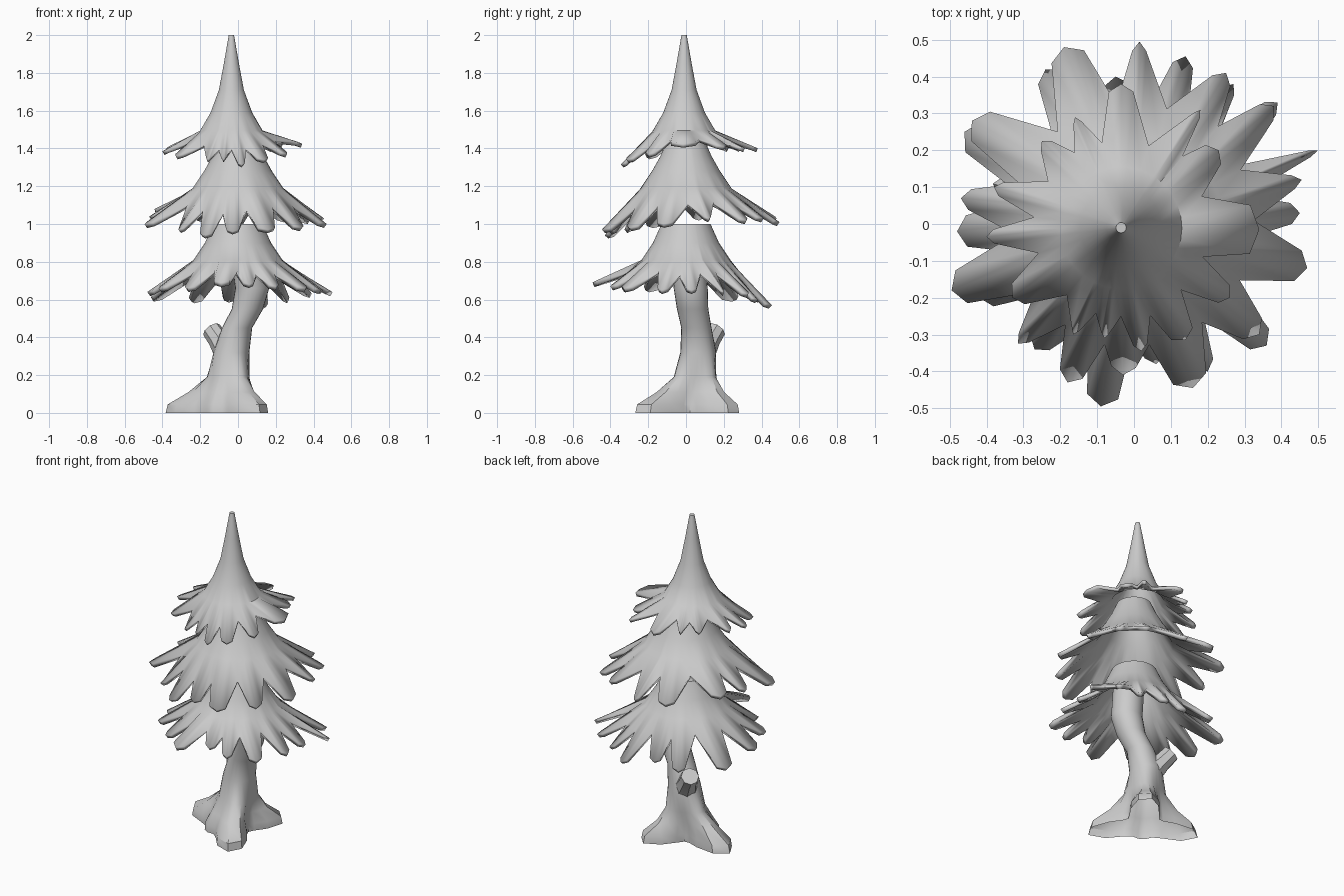
import bpy, math
from math import cos, sin, pi, atan2, hypot
from mathutils import Vector


def make(name, verts, faces, angle=40):
    me = bpy.data.meshes.new(name)
    me.from_pydata(verts, [], faces)
    ob = bpy.data.objects.new(name, me)
    bpy.context.collection.objects.link(ob)
    bpy.ops.object.select_all(action='DESELECT')
    ob.select_set(True)
    bpy.context.view_layer.objects.active = ob
    bpy.ops.object.shade_smooth_by_angle(angle=math.radians(angle))
    return ob


def bridge(rows, n):
    return [(r * n + i, (r + 1) * n + i, (r + 1) * n + (i + 1) % n, r * n + (i + 1) % n)
            for r in range(rows - 1) for i in range(n)]


# One foliage tier: bell-shaped shell whose rim is cut into leaves
# profile: (radius, z); leaves: tip (x, y, z, half width), valleys between them
def tier(name, centre, profile, leaves, valley_r, thick):
    cx, cy = centre
    rp, zp = profile[-1]
    tips = sorted((atan2(y - cy, x - cx), hypot(x - cx, y - cy), z, w) for x, y, z, w in leaves)
    rim = []
    for i, (a, r, z, w) in enumerate(tips):
        a2, r2, z2, w2 = tips[(i + 1) % len(tips)]
        if a2 < a:
            a2 += 2 * pi
        h, h2 = w / r, w2 / r2
        rim += [(a - h, r * 0.95, z + 0.01), (a, r, z), (a + h, r * 0.95, z + 0.01)]
        # narrow gaps get shallow valleys
        gap = max(0, min(1, (a2 - h2 - a - h) / 0.28))
        rmin = min(r, r2)
        vr = 0.86 * rmin * (1 - gap) + min(valley_r, 0.86 * rmin) * gap
        t = (vr - rp) / ((r + r2) / 2 - rp)
        va = (a + h + a2 - h2) / 2
        rim.append((va, vr, zp + ((z + z2) / 2 - zp) * t - 0.015))
    n = len(rim)
    verts = []
    rows = len(profile)
    for k, (r, z) in enumerate(profile):
        for i, (a, _, _) in enumerate(rim):
            verts.append((cx + r * cos(a), cy + r * sin(a), z))
    verts += [(cx + r * cos(a), cy + r * sin(a), z) for a, r, z in rim]
    faces = bridge(rows + 1, n) + [tuple(range(n))]
    ob = make(name, verts, faces)
    m = ob.modifiers.new("thickness", 'SOLIDIFY')
    m.thickness = thick
    m.offset = -1
    return ob


tier("top_foliage", (-0.035, -0.01),
     [(0.014, 2.0), (0.04, 1.85), (0.066, 1.71), (0.11, 1.59), (0.165, 1.495)],
     [(0.34, -0.015, 1.425, 0.07), (0.23, 0.2, 1.41, 0.035), (0.18, 0.31, 1.40, 0.012),
      (-0.035, 0.38, 1.40, 0.035), (-0.16, 0.29, 1.40, 0.012), (-0.25, 0.225, 1.40, 0.02),
      (-0.38, 0.1, 1.40, 0.02), (-0.40, -0.035, 1.385, 0.02), (-0.33, -0.2, 1.36, 0.035),
      (-0.165, -0.3, 1.34, 0.012), (-0.08, -0.31, 1.34, 0.012), (0.02, -0.345, 1.315, 0.02),
      (0.14, -0.315, 1.34, 0.035), (0.26, -0.2, 1.37, 0.03)],
     0.235, 0.022)

tier("middle_foliage", (0.0, 0.0),
     [(0.1, 1.44), (0.135, 1.36), (0.18, 1.28), (0.24, 1.19)],
     [(0.47, -0.12, 1.0, 0.045), (0.455, 0.12, 1.03, 0.02), (0.38, 0.32, 1.02, 0.03),
      (0.25, 0.41, 1.03, 0.03), (0.015, 0.495, 1.01, 0.02), (-0.19, 0.48, 1.03, 0.05),
      (-0.44, 0.28, 1.07, 0.05), (-0.47, 0.07, 1.04, 0.03), (-0.495, -0.18, 1.0, 0.05),
      (-0.315, -0.325, 0.97, 0.02), (-0.18, -0.43, 0.94, 0.035), (-0.03, -0.41, 0.96, 0.035),
      (0.16, -0.445, 0.97, 0.05), (0.34, -0.3, 0.98, 0.04)],
     0.325, 0.026)

tier("bottom_foliage", (0.0, 0.0),
     [(0.13, 1.0), (0.175, 0.9), (0.235, 0.81)],
     [(0.5, 0.2, 0.64, 0.01), (0.39, 0.33, 0.63, 0.025), (0.27, 0.38, 0.60, 0.02),
      (0.14, 0.455, 0.57, 0.03), (-0.05, 0.4, 0.60, 0.035), (-0.24, 0.42, 0.60, 0.04),
      (-0.46, 0.25, 0.61, 0.05), (-0.48, -0.02, 0.64, 0.045),
      (-0.42, -0.2, 0.66, 0.04), (-0.27, -0.34, 0.66, 0.035), (-0.09, -0.495, 0.69, 0.045),
      (0.06, -0.38, 0.68, 0.03), (0.2, -0.40, 0.67, 0.03), (0.36, -0.33, 0.66, 0.04),
      (0.44, -0.13, 0.65, 0.03), (0.45, 0.03, 0.65, 0.03)],
     0.30, 0.026)

# Trunk: bent loft with flared roots, open below; rings are (z, x, y, radius, root amount)
roots = [(2.87, 0.24), (0.95, 0.205), (-1.0, 0.23), (-2.25, 0.06)]
rings = [(0.0, -0.05, 0.02, 0.105, 1.0), (0.045, -0.05, 0.02, 0.105, 0.95),
         (0.11, -0.05, 0.03, 0.1, 0.5), (0.19, -0.04, 0.05, 0.1, 0.12),
         (0.32, -0.035, 0.065, 0.095, 0), (0.45, -0.005, 0.055, 0.08, 0),
         (0.55, 0.05, 0.035, 0.083, 0), (0.66, 0.075, 0.025, 0.09, 0),
         (0.85, 0.05, 0.01, 0.09, 0)]
N = 24
verts = []
for z, x, y, r, k in rings:
    for i in range(N):
        a = 2 * pi * i / N
        rr = r + k * sum(l * max(0, cos(a - b)) ** 8 for b, l in roots)
        verts.append((x + rr * cos(a), y + rr * sin(a), z))
faces = [tuple(reversed(f)) for f in bridge(len(rings), N)]
faces.append(tuple(range((len(rings) - 1) * N, len(rings) * N)))
make("trunk", verts, faces)

# Broken branch stub on the back left of the trunk
p0, p1 = Vector((-0.05, 0.08, 0.31)), Vector((-0.14, 0.16, 0.44))
d = (p1 - p0).normalized()
u = d.orthogonal().normalized()
v = d.cross(u)
M = 8
verts = []
for t, r in ((0, 0.075), (0.6, 0.055), (1, 0.052)):
    verts += [p0.lerp(p1, t) + r * (u * cos(2 * pi * i / M) + v * sin(2 * pi * i / M)) for i in range(M)]
faces = [tuple(reversed(f)) for f in bridge(3, M)]
faces += [tuple(reversed(range(M))), tuple(range(2 * M, 3 * M))]
make("branch_stub", verts, faces)
